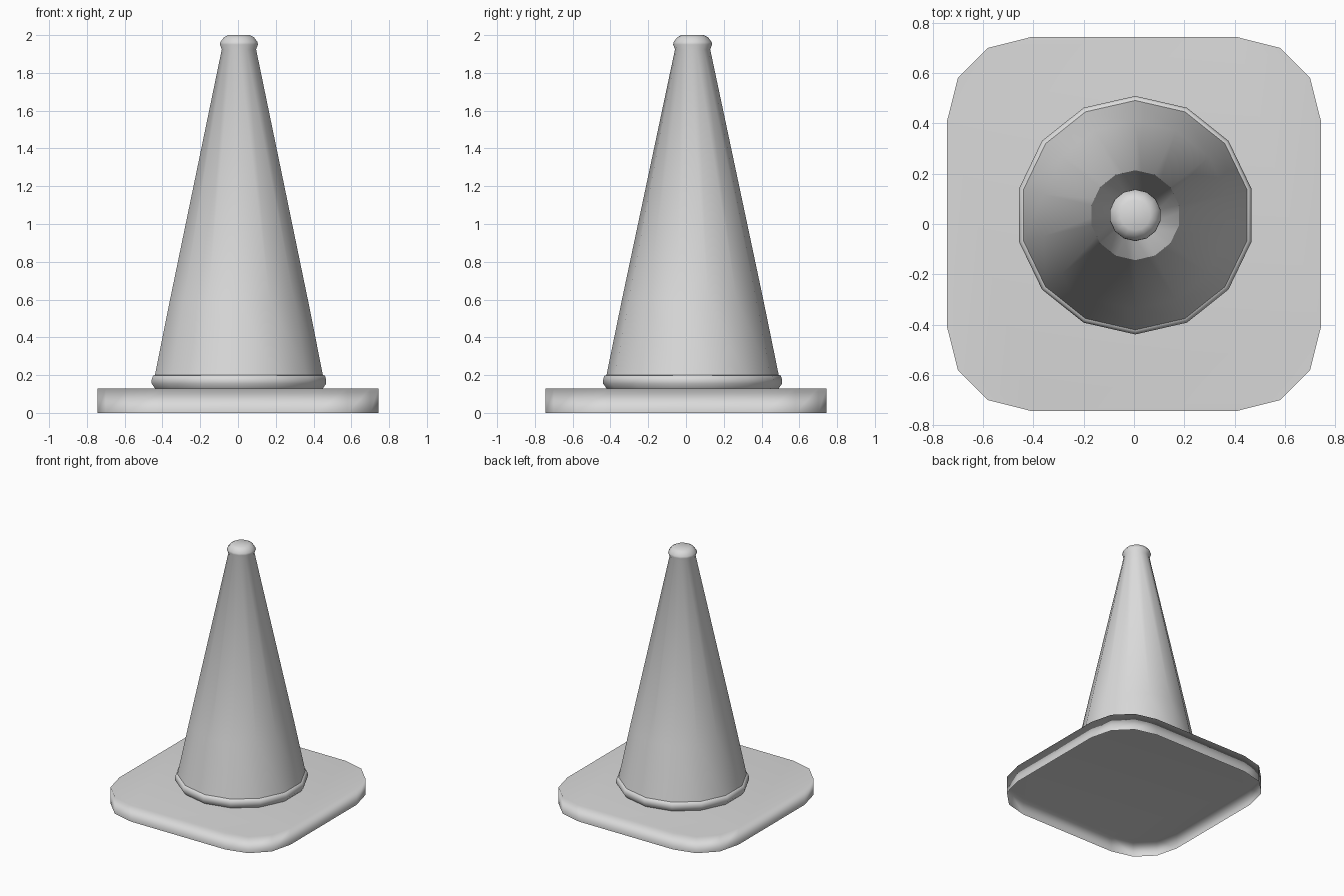
import bpy, bmesh, math

cube = bpy.data.objects.get("Cube")
if cube:
    bpy.data.objects.remove(cube, do_unlink=True)

grey = bpy.data.materials.new("plain grey")
grey.use_nodes = True
grey.diffuse_color = (0.7, 0.7, 0.7, 1)
grey.node_tree.nodes["Principled BSDF"].inputs["Base Color"].default_value = grey.diffuse_color

SIDES = 14
CENTRE = (0.005, 0.035)  # the cone sits slightly off the middle of its foot
FOOT_HEIGHT = 0.13


def finish(name, bm, angle):
    bmesh.ops.recalc_face_normals(bm, faces=bm.faces)
    mesh = bpy.data.meshes.new(name)
    bm.to_mesh(mesh)
    bm.free()
    mesh.materials.append(grey)
    obj = bpy.data.objects.new(name, mesh)
    bpy.context.collection.objects.link(obj)
    bpy.ops.object.select_all(action='DESELECT')
    obj.select_set(True)
    bpy.context.view_layer.objects.active = obj
    bpy.ops.object.shade_smooth_by_angle(angle=math.radians(angle))
    return obj


# Square foot with faceted round corners: a shallow tray open underneath
bm = bmesh.new()
corner = [(0.743, 0.41), (0.70, 0.58), (0.58, 0.70), (0.41, 0.743)]
outline = []
for sx, sy in ((1, 1), (-1, 1), (-1, -1), (1, -1)):
    points = corner if sx * sy > 0 else corner[::-1]
    outline += [(sx * x, sy * y) for x, y in points]
bm.faces.new([bm.verts.new((x, y, FOOT_HEIGHT)) for x, y in outline])
skirt = bmesh.ops.extrude_edge_only(bm, edges=bm.edges[:])
for v in skirt["geom"]:
    if isinstance(v, bmesh.types.BMVert):
        v.co.z = 0
base = finish("base_plate", bm, 180)
base.modifiers.new("soft_top_rim", 'WEIGHTED_NORMAL')

# Cone turned in one piece: collar, tapering body, rounded tip
profile = [(0.456, FOOT_HEIGHT), (0.474, 0.155), (0.474, 0.175), (0.467, 0.197),
           (0.456, 0.2), (0.374, 0.6), (0.093, 1.925),
           (0.103, 1.95), (0.101, 1.963), (0.082, 1.988), (0.06, 2.0)]
bm = bmesh.new()
rings = []
for r, z in profile:
    turn = [2 * math.pi * i / SIDES for i in range(SIDES)]
    rings.append([bm.verts.new((CENTRE[0] + r * math.sin(a),
                                CENTRE[1] + r * math.cos(a), z)) for a in turn])
for low, high in zip(rings, rings[1:]):
    for i in range(SIDES):
        j = (i + 1) % SIDES
        bm.faces.new((low[i], low[j], high[j], high[i]))
bm.faces.new(rings[-1])
finish("cone", bm, 60)
